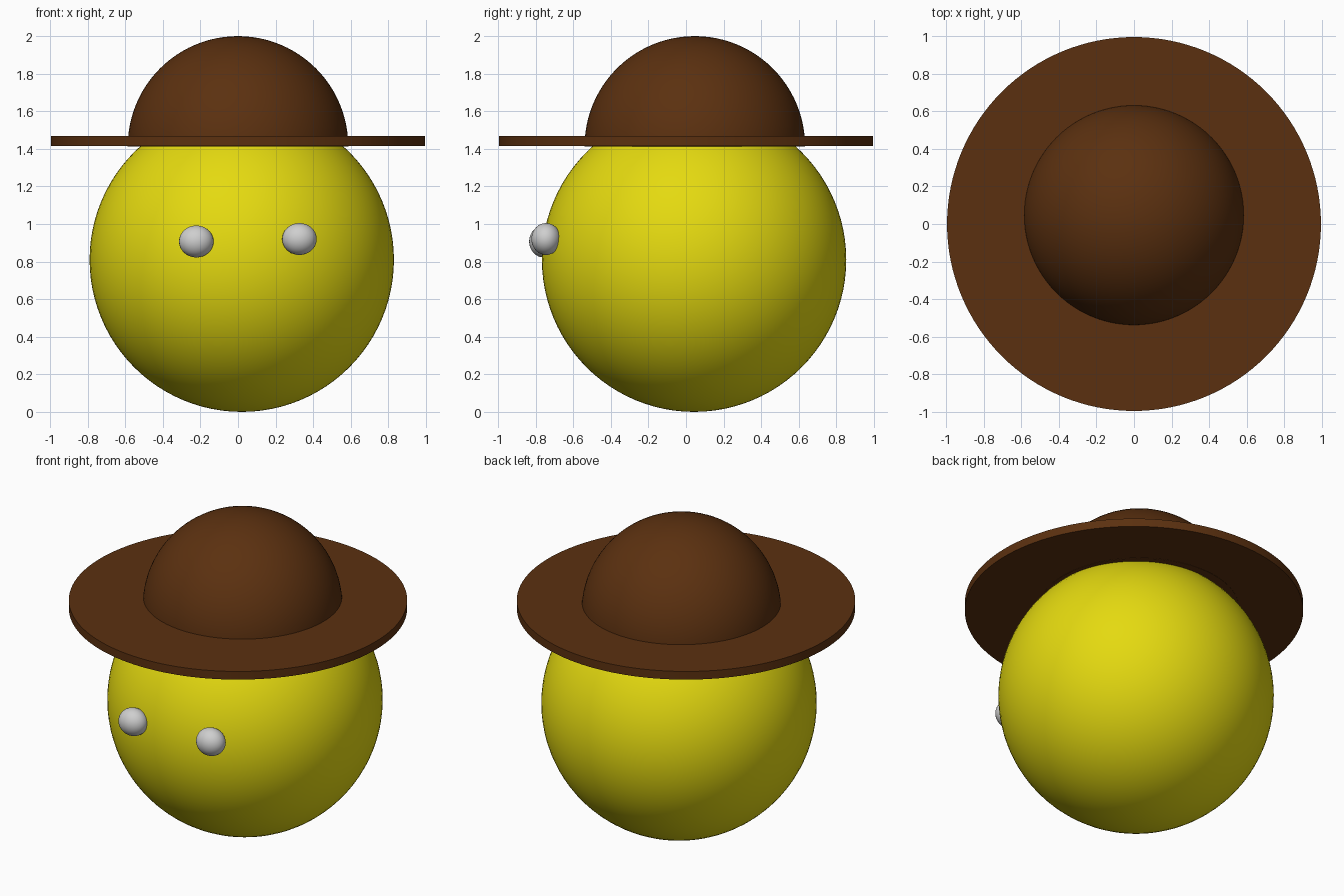
import bpy
import bmesh
from math import radians

cube = bpy.data.objects.get("Cube")
if cube:
    bpy.data.objects.remove(cube, do_unlink=True)


def material(name, rgb):
    mat = bpy.data.materials.new(name)
    mat.use_nodes = True
    color = (*rgb, 1.0)
    mat.diffuse_color = color
    mat.node_tree.nodes["Principled BSDF"].inputs["Base Color"].default_value = color
    return mat


yellow = material("yellow", (0.78, 0.70, 0.005))
brown = material("brown", (0.105, 0.03, 0.005))
grey = material("light_grey", (0.62, 0.62, 0.62))


def finish(name, mat):
    obj = bpy.context.object
    obj.name = obj.data.name = name
    obj.data.materials.append(mat)
    bpy.ops.object.shade_smooth_by_angle(angle=radians(40))
    return obj


def ball(name, mat, center, radii, segments=64):
    bpy.ops.mesh.primitive_uv_sphere_add(
        segments=segments, ring_count=segments // 2, radius=1, location=center)
    bpy.context.object.scale = radii
    bpy.ops.object.transform_apply(location=False, rotation=False, scale=True)
    return finish(name, mat)


# Round body
ball("body", yellow, (0.02, 0.043, 0.81), (0.81,) * 3, 96)

# Eyes, slightly uneven
ball("right_eye", grey, (-0.222, -0.757, 0.907), (0.092, 0.078, 0.085), 32)
ball("left_eye", grey, (0.327, -0.745, 0.92), (0.092, 0.078, 0.085), 32)

# Hat brim
bpy.ops.mesh.primitive_cylinder_add(
    vertices=128, radius=0.995, depth=0.053, location=(0, 0, 1.441))
finish("hat_brim", brown)

# Hat crown: upper half of a sphere
crown = ball("hat_crown", brown, (0, 0.047, 1.413), (0.587,) * 3, 96)
bm = bmesh.new()
bm.from_mesh(crown.data)
bmesh.ops.bisect_plane(
    bm, geom=bm.verts[:] + bm.edges[:] + bm.faces[:], dist=0.0001,
    plane_co=(0, 0, 0), plane_no=(0, 0, 1), clear_inner=True)
bm.to_mesh(crown.data)
bm.free()
